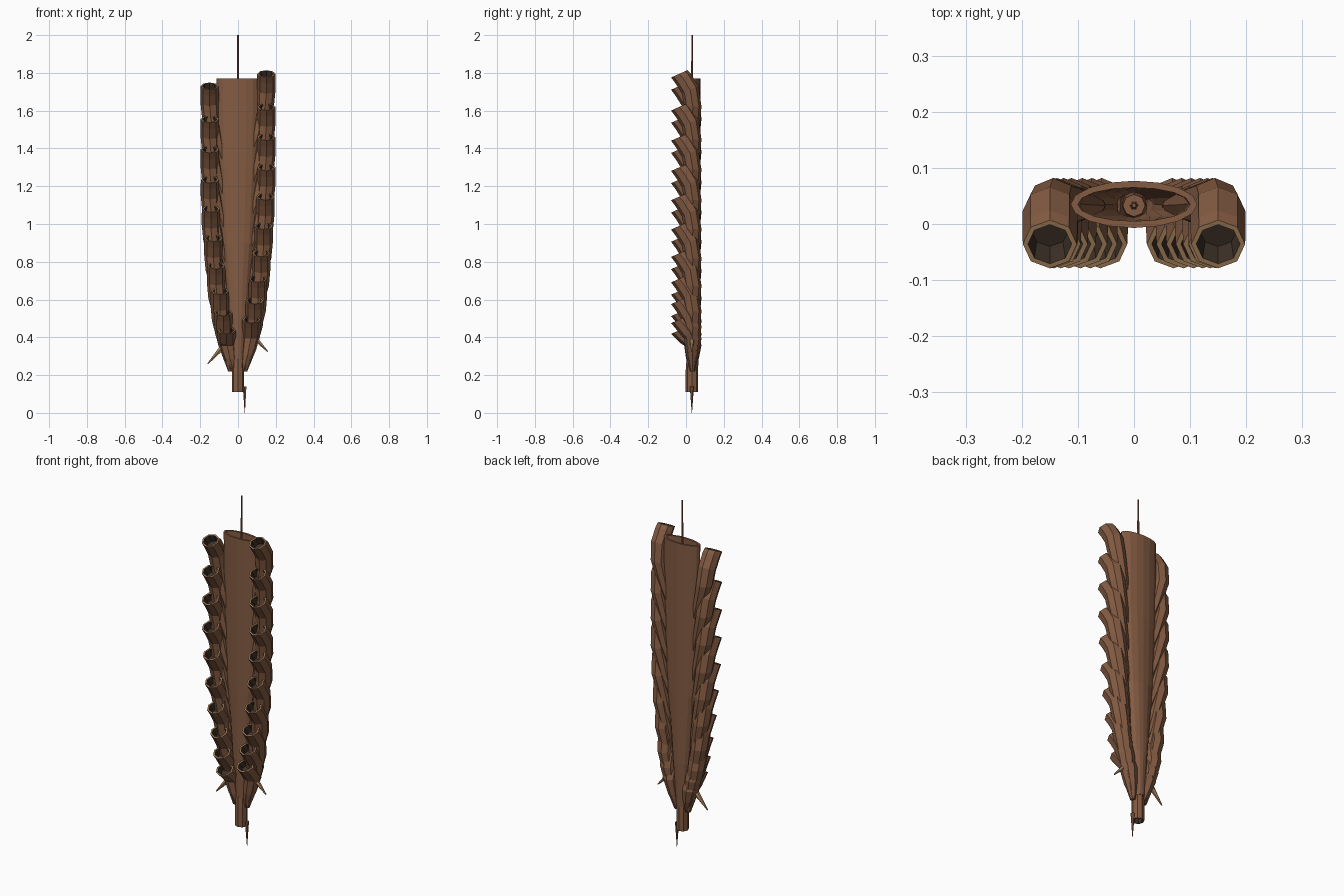
import bpy, bmesh, math
from mathutils import Vector, Matrix

if "Cube" in bpy.data.objects:
    bpy.data.objects.remove(bpy.data.objects["Cube"])


def material(name, rgb):
    m = bpy.data.materials.new(name)
    m.diffuse_color = (*rgb, 1)
    m.use_nodes = True
    m.node_tree.nodes["Principled BSDF"].inputs["Base Color"].default_value = m.diffuse_color
    return m


BROWN = material("brown", (0.23, 0.105, 0.055))
TAN = material("tan", (0.40, 0.23, 0.11))
DARK = material("dark", (0.045, 0.03, 0.02))


def loft(name, rings, mats, bands=None, caps=(True, True)):
    """Skin a list of equal rings; bands gives a material index per band."""
    bm = bmesh.new()
    vs = [[bm.verts.new(p) for p in ring] for ring in rings]
    n = len(vs[0])
    for k in range(len(vs) - 1):
        for i in range(n):
            j = (i + 1) % n
            f = bm.faces.new((vs[k][i], vs[k][j], vs[k + 1][j], vs[k + 1][i]))
            f.material_index = bands[k] if bands else 0
    if caps[0]:
        bm.faces.new(vs[0][::-1])
    if caps[1]:
        bm.faces.new(vs[-1]).material_index = bands[-1] if bands else 0
    bmesh.ops.recalc_face_normals(bm, faces=bm.faces)
    me = bpy.data.meshes.new(name)
    bm.to_mesh(me)
    bm.free()
    for m in mats:
        me.materials.append(m)
    ob = bpy.data.objects.new(name, me)
    bpy.context.collection.objects.link(ob)
    return ob


def ring(c, rx, ry, n=8, tilt=0.0):
    """Ellipse around c, leaning towards the front by tilt degrees."""
    rot = Matrix.Rotation(math.radians(tilt), 3, 'X')
    return [Vector(c) + rot @ Vector((rx * math.cos(a), ry * math.sin(a), 0))
            for a in (2 * math.pi * i / n for i in range(n))]


def spike(name, base, tip, r, r_tip, mat, n=6):
    a, b = Vector(base), Vector(tip)
    q = (b - a).to_track_quat('Z', 'Y')

    def rim(c, rad):
        return [c + q @ v for v in ring((0, 0, 0), rad, rad, n)]
    loft(name, [rim(a, r), rim(b, r_tip)], [mat])


def lerp_table(table, z):
    if z <= table[0][0]:
        return table[0][1]
    for (z0, v0), (z1, v1) in zip(table, table[1:]):
        if z <= z1:
            return v0 + (v1 - v0) * (z - z0) / (z1 - z0)
    return table[-1][1]


# How far out the cups sit at each height
SPREAD = [(0.45, 0.06), (0.55, 0.078), (0.66, 0.095), (0.79, 0.115),
          (0.94, 0.13), (1.1, 0.143), (1.3, 0.15)]


def cup(name, side, top):
    """Hooked tube rising from the stem and opening upward at the front."""
    cx = lerp_table(SPREAD, top)
    length = min(0.48, top - 0.22)
    # fraction along, x factor, y, radius, tilt
    body = [(0.0, 0.42, 0.033, 0.012, 0), (0.3, 0.72, 0.034, 0.034, 0),
            (0.6, 0.96, 0.036, 0.046, 0)]
    rings = [ring((side * cx * xf, y, top - length * (1 - f)), r, r, 8, t)
             for f, xf, y, r, t in body]
    k = min(1, length / 0.36)
    # bend, lip, inner rim, inner wall
    for dz, y, r, t in [(0.105, 0.022, 0.049, 25), (0.045, -0.015, 0.049, 36),
                        (0.02, -0.036, 0.048, 24), (0.02, -0.036, 0.039, 24),
                        (0.06, -0.012, 0.033, 30)]:
        rings.append(ring((side * cx, y, top - dz * k), r, r * 0.98, 8, t))
    loft(name, rings, [BROWN, TAN, DARK], [0, 0, 0, 0, 0, 1, 2, 2])


LEFT = [1.75, 1.575, 1.415, 1.255, 1.10, 0.945, 0.80, 0.665, 0.55, 0.45]
RIGHT = [1.815, 1.64, 1.48, 1.32, 1.165, 1.01, 0.865, 0.73, 0.615, 0.51]
for label, side, tops in (("left", -1, LEFT), ("right", 1, RIGHT)):
    for i, top in enumerate(tops):
        cup(f"{label}_cup_{i + 1}", side, top)

# Flattened central stem, hollow at the top
stem = [(0.25, 0.03, 0.03), (0.5, 0.05, 0.04), (0.9, 0.085, 0.042),
        (1.3, 0.107, 0.042), (1.77, 0.113, 0.042)]
rings = [ring((0, 0.035, z), rx, ry, 16) for z, rx, ry in stem]
rings += [ring((0, 0.035, z), rx - 0.013, ry - 0.012, 16)
          for z, rx, ry in reversed(stem)]
loft("central_stem", rings, [BROWN])

# Founding cone with its mouth pointing down
loft("founding_cone",
     [ring((0, 0.031, 0.16), 0.02, 0.02), ring((0, 0.031, 0.11), 0.026, 0.026),
      ring((0, 0.031, 0.11), 0.033, 0.033), ring((0, 0.031, 0.22), 0.033, 0.033),
      ring((0, 0.033, 0.42), 0.02, 0.02)], [BROWN, DARK], [1, 0, 0, 0])

# Rod through the top, bottom thorn and side thorns
spike("top_rod_lower", (0, 0.033, 0.4), (0, 0.033, 1.87), 0.008, 0.006, BROWN)
spike("top_rod_upper", (0, 0.033, 1.87), (0, 0.033, 2.0), 0.005, 0.004, BROWN)
spike("bottom_thorn", (0.035, 0.031, 0.14), (0.036, 0.031, 0), 0.011, 0.001, BROWN)
spike("left_thorn", (-0.085, 0.031, 0.345), (-0.16, 0.031, 0.26), 0.016, 0.003, TAN)
spike("right_thorn", (0.085, 0.031, 0.40), (0.157, 0.031, 0.325), 0.016, 0.003, TAN)
